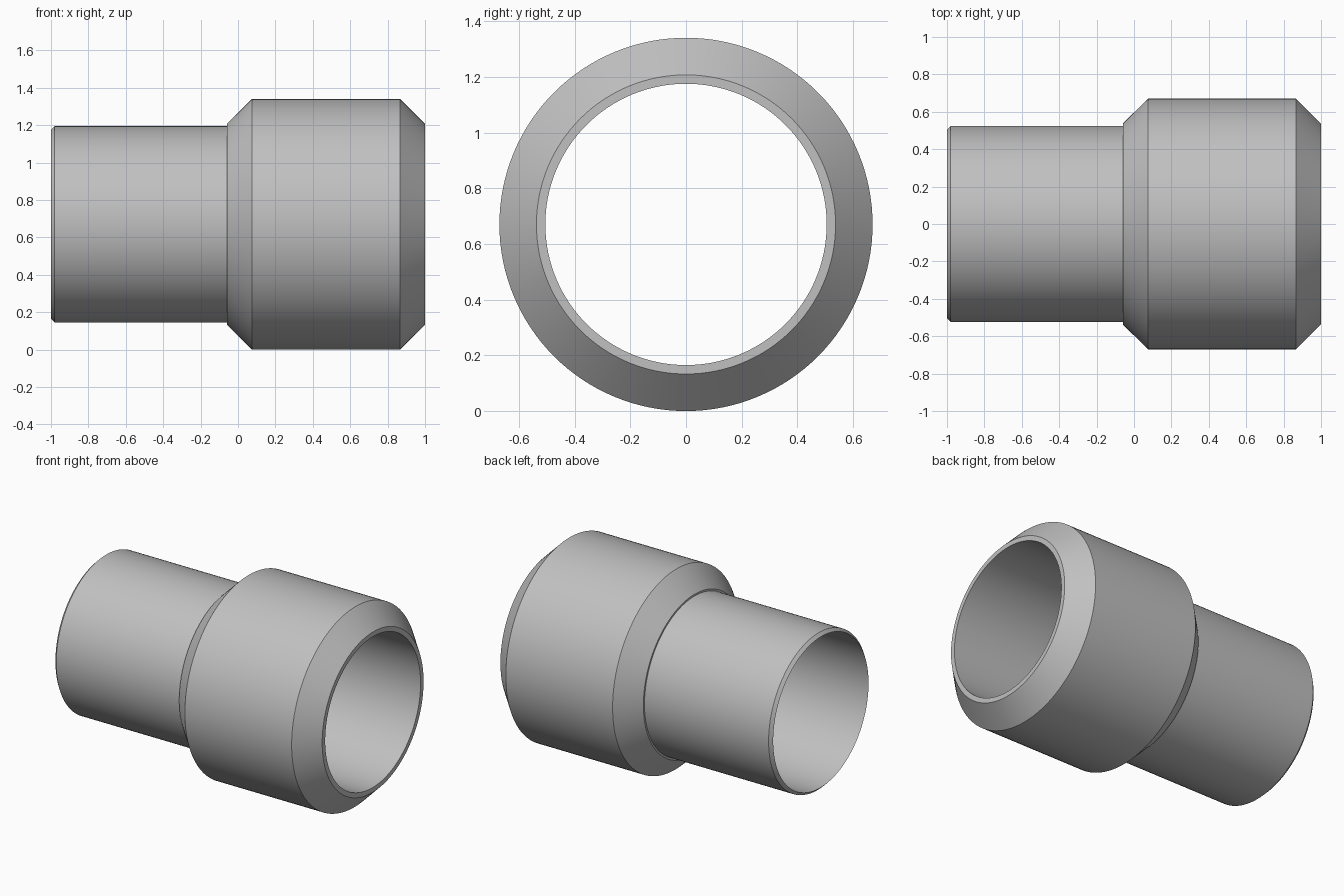
import bpy
import bmesh
import math
from mathutils import Vector

old = bpy.data.objects.get("Cube")
if old:
    bpy.data.objects.remove(old, do_unlink=True)

SEGMENTS = 128
BORE, PIPE, LIP, COLLAR = 0.505, 0.525, 0.537, 0.67

# Plain grey metal
grey = bpy.data.materials.new("grey metal")
grey.use_nodes = True
colour = (0.53, 0.53, 0.53, 1)
grey.diffuse_color = colour
grey.node_tree.nodes["Principled BSDF"].inputs["Base Color"].default_value = colour


def lathe(name, profile, height):
    """Turn a closed (x, radius) profile around the x axis."""
    bm = bmesh.new()
    rings = []
    for i in range(SEGMENTS):
        a = math.tau * i / SEGMENTS
        rings.append([bm.verts.new(Vector((x, r * math.sin(a), r * math.cos(a))))
                      for x, r in profile])
    n = len(profile)
    for i in range(SEGMENTS):
        here, there = rings[i], rings[(i + 1) % SEGMENTS]
        for j in range(n):
            k = (j + 1) % n
            bm.faces.new((here[j], here[k], there[k], there[j]))
    bmesh.ops.recalc_face_normals(bm, faces=bm.faces)
    mesh = bpy.data.meshes.new(name)
    bm.to_mesh(mesh)
    bm.free()
    mesh.materials.append(grey)
    obj = bpy.data.objects.new(name, mesh)
    obj.location.z = height
    bpy.context.collection.objects.link(obj)
    bpy.ops.object.select_all(action="DESELECT")
    obj.select_set(True)
    bpy.context.view_layer.objects.active = obj
    bpy.ops.object.shade_smooth_by_angle(angle=math.radians(25))
    return obj


# Pipe with bevelled end, stepping up to a wide chamfered collar, bored through
lathe("stepped_sleeve", [
    (-1, BORE), (-0.98, PIPE), (-0.06, PIPE),
    (-0.06, LIP), (0.075, COLLAR), (0.867, COLLAR), (1, LIP),
    (1, BORE),
], COLLAR)
